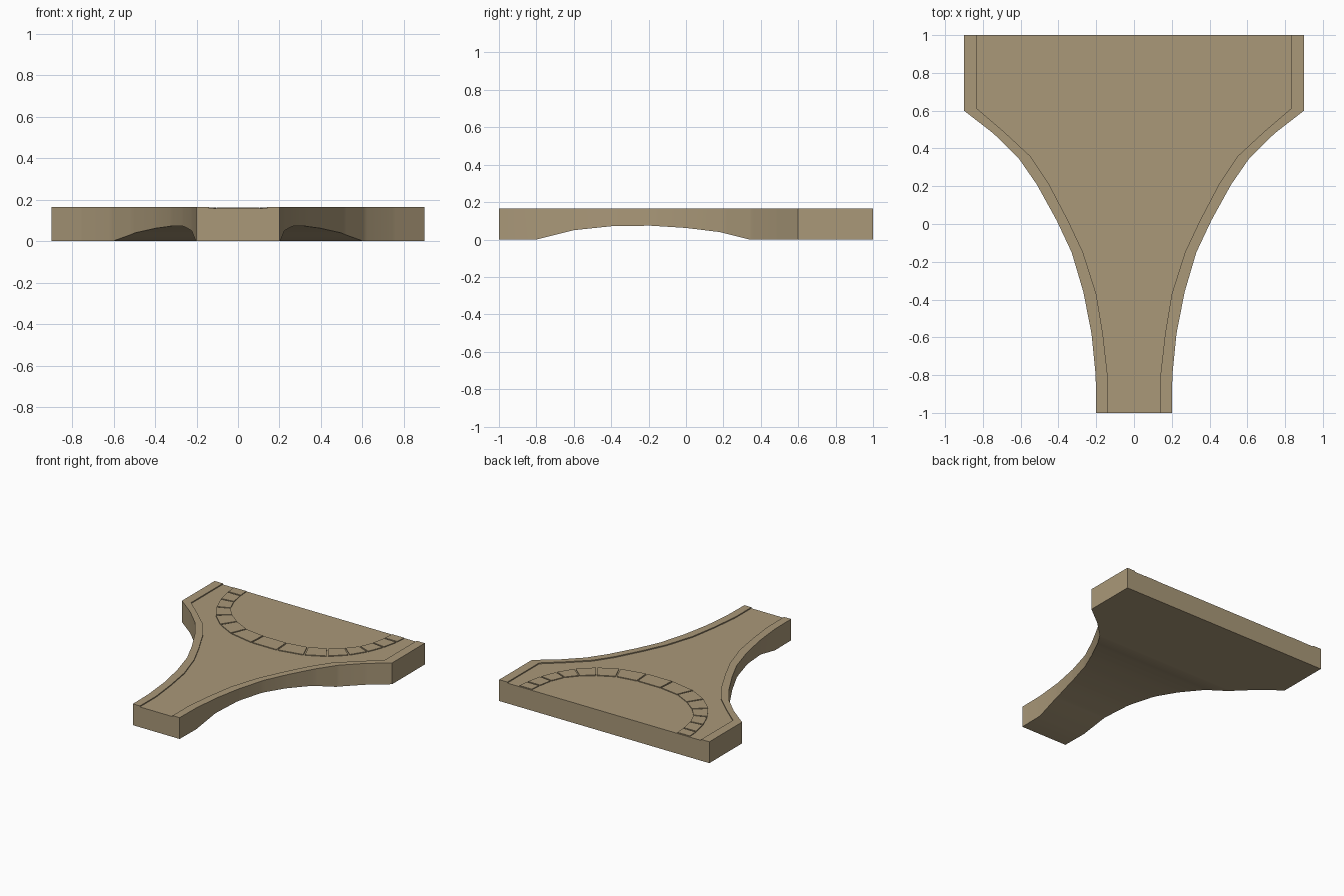
import bpy
import bmesh
from math import radians

if "Cube" in bpy.data.objects:
    bpy.data.objects.remove(bpy.data.objects["Cube"])

TOP, DECK, STONE = 0.165, 0.157, 0.163

stone_mat = bpy.data.materials.new("sandstone")
stone_mat.diffuse_color = (0.40, 0.315, 0.19, 1)
stone_mat.use_nodes = True
stone_mat.node_tree.nodes["Principled BSDF"].inputs["Base Color"].default_value = stone_mat.diffuse_color

# half widths along y: (y, half width)
OUTER = [(-1, .20), (-.8, .203), (-.58, .225), (-.36, .268), (-.15, .33),
         (.02, .41), (.21, .515), (.35, .612), (.48, .745), (.60, .90), (1, .90)]
INNER = [(-1, .14), (-.8, .14), (-.58, .165), (-.37, .20), (-.15, .27),
         (.02, .35), (.22, .455), (.36, .55), (.49, .69), (.61, .83), (1, .83)]
# underside arch: (y, z)
ARCH = [(-1, 0), (-.8, 0), (-.6, .05), (-.39, .072), (-.19, .074),
        (0, .062), (.18, .04), (.34, 0), (1, 0)]


def interp(table, y):
    for (y0, v0), (y1, v1) in zip(table, table[1:]):
        if y <= y1:
            return v0 + (v1 - v0) * (y - y0) / (y1 - y0)
    return table[-1][1]


def finish(bm, name):
    bmesh.ops.recalc_face_normals(bm, faces=bm.faces[:])
    mesh = bpy.data.meshes.new(name)
    bm.to_mesh(mesh)
    bm.free()
    mesh.materials.append(stone_mat)
    obj = bpy.data.objects.new(name, mesh)
    bpy.context.collection.objects.link(obj)
    return obj


# bridge slab: cross sections with raised rims, lofted along y
bm = bmesh.new()
sections = []
for y in sorted({p[0] for p in OUTER + INNER + ARCH}):
    o, i, b = interp(OUTER, y), interp(INNER, y), interp(ARCH, y)
    prof = [(-o, b), (o, b), (o, TOP), (i, TOP), (i, DECK),
            (-i, DECK), (-i, TOP), (-o, TOP)]
    sections.append([bm.verts.new((x, y, z)) for x, z in prof])
for a, b in zip(sections, sections[1:]):
    for k in range(8):
        n = (k + 1) % 8
        bm.faces.new((a[k], a[n], b[n], b[k]))
bm.faces.new(sections[0])
bm.faces.new(sections[-1])
slab = finish(bm, "bridge_slab")
bpy.context.view_layer.objects.active = slab
slab.select_set(True)
bpy.ops.object.shade_smooth_by_angle(angle=radians(25))

# half ring of paving stones
RING_OUT = [(.11, .315), (.315, .357), (.46, .433), (.575, .54),
            (.65, .66), (.70, .785), (.727, .91), (.735, 1)]
RING_IN = [(.10, .458), (.26, .483), (.385, .547), (.48, .62),
           (.55, .70), (.592, .80), (.613, .91), (.62, 1)]


def lerp(p, q, t):
    return (p[0] + (q[0] - p[0]) * t, p[1] + (q[1] - p[1]) * t)


def add_stone(bm, a, b, c, d):
    """Block on quad a-b (outer), d-c (inner), with joint gaps all round."""
    gap = .012 / ((b[0] - a[0]) ** 2 + (b[1] - a[1]) ** 2) ** .5 / 2
    quad = []
    for u, v in ((gap, .04), (1 - gap, .04), (1 - gap, .96), (gap, .96)):
        quad.append(lerp(lerp(a, b, u), lerp(d, c, u), v))
    low = [bm.verts.new((x, y, DECK - .004)) for x, y in quad]
    high = [bm.verts.new((x, y, STONE)) for x, y in quad]
    bm.faces.new(low)
    bm.faces.new(high)
    for k in range(4):
        n = (k + 1) % 4
        bm.faces.new((low[k], low[n], high[n], high[k]))


bm = bmesh.new()
for s in (-1, 1):
    out = [(s * x, y) for x, y in RING_OUT]
    inn = [(s * x, y) for x, y in RING_IN]
    for k in range(len(out) - 1):
        add_stone(bm, out[k], out[k + 1], inn[k + 1], inn[k])
# keystone on the centre line
(ox, oy), (ix, iy) = RING_OUT[0], RING_IN[0]
add_stone(bm, (-ox, oy), (ox, oy), (ix, iy), (-ix, iy))
finish(bm, "paving_ring")
